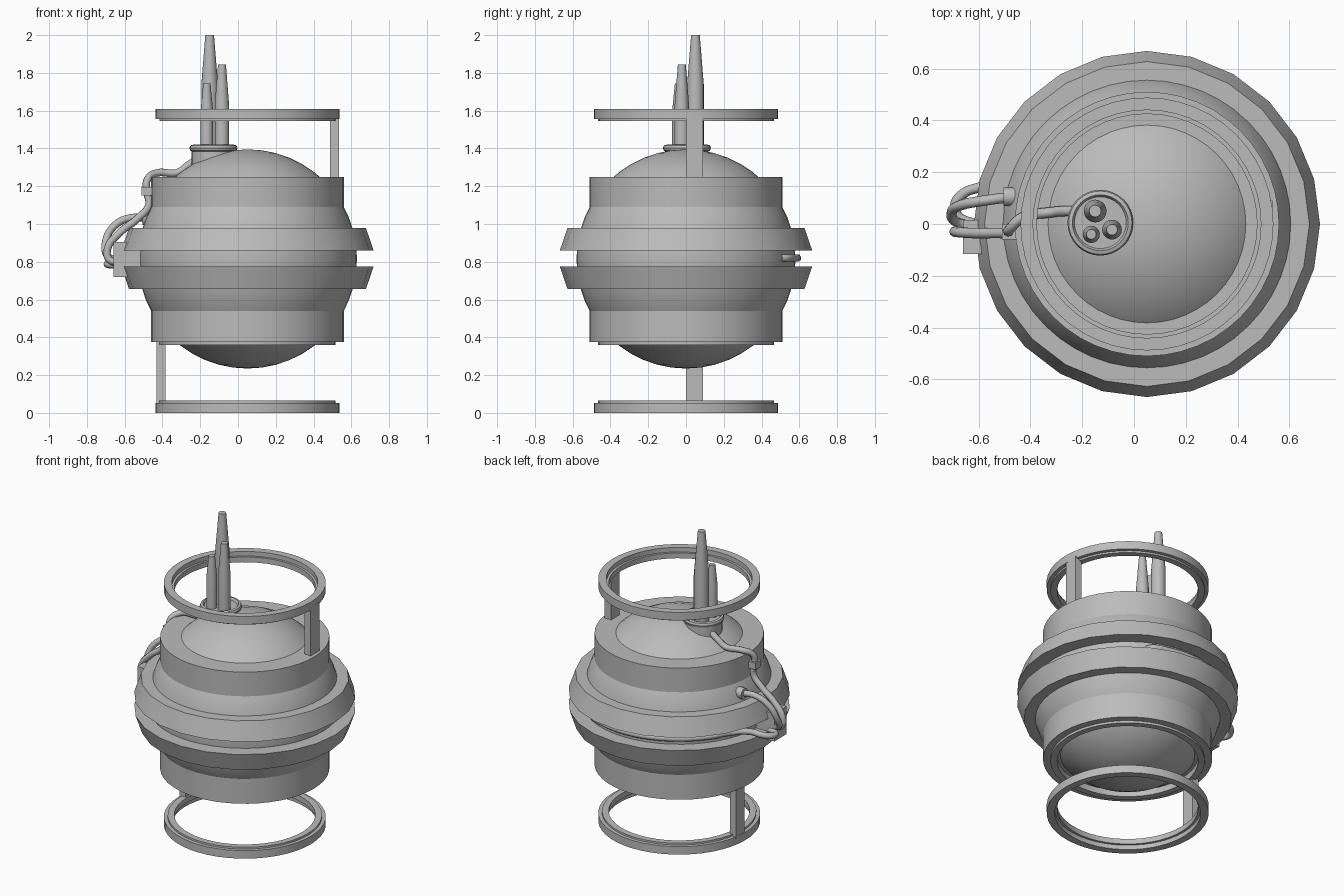
import bpy, bmesh, math
from mathutils import Vector

if "Cube" in bpy.data.objects:
    bpy.data.objects.remove(bpy.data.objects["Cube"])

CX = 0.05  # body axis
grey = bpy.data.materials.new("plain_grey")
grey.diffuse_color = (0.5, 0.5, 0.5, 1)
grey.use_nodes = True
grey.node_tree.nodes["Principled BSDF"].inputs["Base Color"].default_value = grey.diffuse_color


def finish(ob, angle=35):
    ob.data.materials.append(grey)
    bpy.ops.object.select_all(action='DESELECT')
    ob.select_set(True)
    bpy.context.view_layer.objects.active = ob
    bpy.ops.object.shade_smooth_by_angle(angle=math.radians(angle))
    return ob


def lathe(name, profile, segs, center=(CX, 0, 0), closed=True):
    """Spin (radius, z) points round a vertical axis; closed = ring section."""
    bm = bmesh.new()
    rows = []
    for r, z in profile:
        rows.append([bm.verts.new((center[0] + r * math.cos(2 * math.pi * i / segs),
                                   center[1] + r * math.sin(2 * math.pi * i / segs),
                                   center[2] + z)) for i in range(segs)])
    n = len(rows)
    for j in range(n if closed else n - 1):
        a, b = rows[j], rows[(j + 1) % n]
        for i in range(segs):
            k = (i + 1) % segs
            bm.faces.new((a[i], a[k], b[k], b[i]))
    if not closed:
        bm.faces.new(rows[0])
        bm.faces.new(rows[-1])
    bmesh.ops.recalc_face_normals(bm, faces=bm.faces)
    me = bpy.data.meshes.new(name)
    bm.to_mesh(me)
    bm.free()
    ob = bpy.data.objects.new(name, me)
    bpy.context.collection.objects.link(ob)
    return finish(ob)


def box(name, lo, hi):
    lo, hi = Vector(lo), Vector(hi)
    bpy.ops.mesh.primitive_cube_add(size=1)
    ob = bpy.context.object
    ob.name = name
    for v in ob.data.vertices:
        v.co = [(lo[i] + hi[i]) / 2 + v.co[i] * (hi[i] - lo[i]) for i in range(3)]
    return finish(ob)


def cable(name, points, radius=0.02):
    cu = bpy.data.curves.new(name, 'CURVE')
    cu.dimensions = '3D'
    cu.bevel_depth = radius
    cu.bevel_resolution = 2
    cu.resolution_u = 6
    cu.use_fill_caps = True
    sp = cu.splines.new('BEZIER')
    sp.bezier_points.add(len(points) - 1)
    for bp, p in zip(sp.bezier_points, points):
        bp.co = p
        bp.handle_left_type = bp.handle_right_type = 'AUTO'
    ob = bpy.data.objects.new(name, cu)
    bpy.context.collection.objects.link(ob)
    bpy.ops.object.select_all(action='DESELECT')
    ob.select_set(True)
    bpy.context.view_layer.objects.active = ob
    bpy.ops.object.convert(target='MESH')
    return finish(bpy.context.object, 50)


# core sphere
bpy.ops.mesh.primitive_uv_sphere_add(segments=48, ring_count=24, radius=0.58,
                                     location=(CX, 0, 0.815))
bpy.context.object.name = "core_sphere"
finish(bpy.context.object)

# collars above and below
lathe("upper_collar", [(0.36, 1.25), (0.51, 1.25), (0.51, 1.07), (0.36, 1.07)], 48)
lathe("lower_collar", [(0.36, 0.40), (0.425, 0.40), (0.425, 0.36), (0.465, 0.36), (0.465, 0.375),
                       (0.51, 0.375), (0.51, 0.56), (0.36, 0.56)], 48)

# paired faceted belts around the middle
lathe("upper_belt", [(0.50, 0.86), (0.668, 0.86), (0.627, 0.98), (0.50, 0.98)], 24)
lathe("lower_belt", [(0.50, 0.775), (0.668, 0.775), (0.627, 0.655), (0.50, 0.655)], 24)

# lip rings at top and bottom (mirrored section)
section = [(0.425, 0.065), (0.465, 0.065), (0.465, 0.053), (0.488, 0.053),
           (0.488, 0.0), (0.44, 0.0), (0.44, 0.03), (0.425, 0.03)]
lathe("bottom_ring", section, 48)
lathe("top_ring", [(r, 1.61 - z) for r, z in section], 48)

# single posts holding the rings
box("top_post", (0.488, 0.0, 1.24), (0.535, 0.09, 1.57))
box("bottom_post", (-0.432, 0.0, 0.04), (-0.385, 0.09, 0.385))

# rod mount with rounded flange
lathe("rod_mount", [(0.115, 1.22), (0.115, 1.385), (0.122, 1.388), (0.127, 1.402), (0.122, 1.416),
                    (0.108, 1.42), (0.10, 1.405)], 32, (-0.13, 0.005, 0), False)

# three tapered rods: x, y, radius, taper start, top, tip radius
rods = [(-0.15, 0.05, 0.044, 1.74, 2.0, 0.023),
        (-0.085, -0.022, 0.038, 1.63, 1.845, 0.021),
        (-0.165, -0.04, 0.033, 1.60, 1.745, 0.019)]
for i, (x, y, r, z1, z2, tip) in enumerate(rods):
    lathe(f"rod_{i + 1}", [(r, 1.39), (r, z1), (tip, z2)], 20, (x, y, 0), False)

# junction box on the left, cable clip and socket
box("junction_box", (-0.66, -0.115, 0.72), (-0.50, 0.015, 0.905))
box("cable_clip", (-0.51, -0.06, 1.15), (-0.452, 0.0, 1.195))
bpy.ops.mesh.primitive_cylinder_add(vertices=20, radius=0.036, depth=0.045,
                                    location=(-0.482, 0.105, 1.03),
                                    rotation=(0, math.pi / 2, 0))
bpy.context.object.name = "cable_socket"
finish(bpy.context.object)

# cables
cable("mount_cable", [(-0.22, 0.05, 1.34), (-0.265, 0.05, 1.31), (-0.32, 0.045, 1.272),
                      (-0.43, 0.025, 1.27), (-0.48, -0.02, 1.235), (-0.482, -0.03, 1.17),
                      (-0.472, -0.035, 1.10), (-0.53, -0.035, 1.03), (-0.63, -0.035, 0.95),
                      (-0.69, -0.03, 0.87), (-0.68, -0.03, 0.81), (-0.62, -0.03, 0.80)])
cable("socket_cable", [(-0.47, 0.105, 1.03), (-0.58, 0.09, 1.03), (-0.66, 0.075, 0.985),
                       (-0.702, 0.05, 0.90), (-0.69, 0.01, 0.83), (-0.63, -0.01, 0.80)])
arc = [(CX + 0.59 * math.cos(math.radians(a)), 0.59 * math.sin(math.radians(a)), 0.82)
       for a in range(155, 64, -10)]
cable("belt_cable", [(-0.62, 0.0, 0.785), (-0.68, 0.03, 0.785), (-0.69, 0.075, 0.79),
                     (-0.655, 0.12, 0.80), (-0.58, 0.15, 0.815)] + arc
      + [(CX + 0.27, 0.50, 0.82)])
